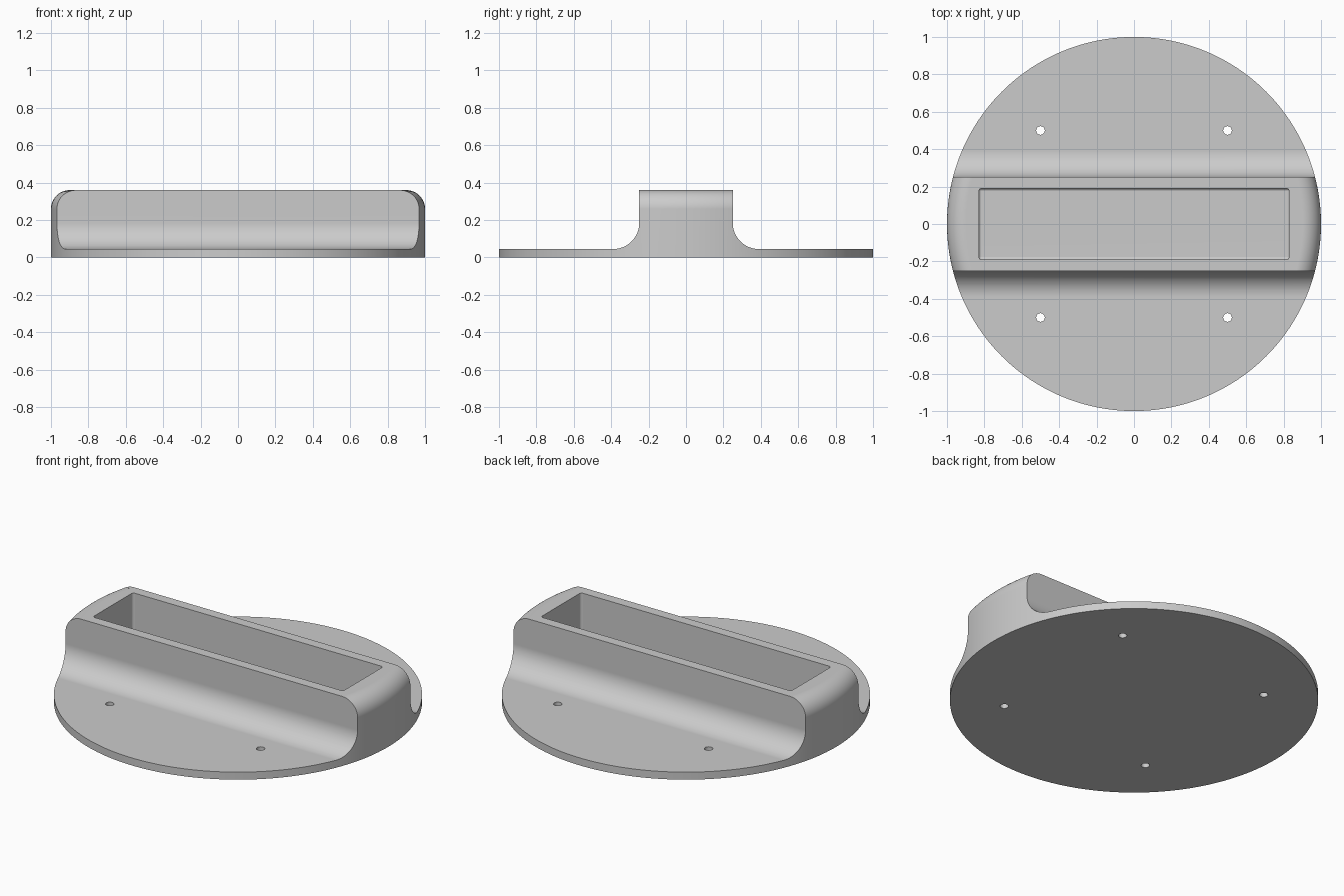
import bpy
import bmesh
from math import sin, cos, pi, radians
from mathutils import Matrix

cube = bpy.data.objects.get("Cube")
if cube:
    bpy.data.objects.remove(cube)

# Main sizes
PLATE, TOP, HALF_WIDTH = 0.045, 0.36, 0.25
FILLET, ROUND = 0.14, 0.1
SEGMENTS, ARC = 192, 16

grey = bpy.data.materials.new("plain grey")
grey.use_nodes = True
colour = (0.6, 0.6, 0.6, 1)
grey.diffuse_color = colour
grey.node_tree.nodes["Principled BSDF"].inputs["Base Color"].default_value = colour


def finish(bm, name):
    """Turn a bmesh into an object with outward normals."""
    bmesh.ops.recalc_face_normals(bm, faces=bm.faces)
    mesh = bpy.data.meshes.new(name)
    bm.to_mesh(mesh)
    bm.free()
    mesh.materials.append(grey)
    obj = bpy.data.objects.new(name, mesh)
    bpy.context.collection.objects.link(obj)
    return obj


def arc(cx, cy, r, start, end):
    angles = [radians(start + (end - start) * i / ARC) for i in range(ARC + 1)]
    return [(cx + r * cos(a), cy + r * sin(a)) for a in angles]


def lathe(profile, name):
    bm = bmesh.new()
    verts = [bm.verts.new((r, 0, z)) for r, z in profile]
    edges = [bm.edges.new(pair) for pair in zip(verts, verts[1:])]
    bmesh.ops.spin(bm, geom=verts + edges, axis=(0, 0, 1), cent=(0, 0, 0),
                   angle=2 * pi, steps=SEGMENTS)
    bmesh.ops.remove_doubles(bm, verts=bm.verts, dist=1e-5)
    # Merge the flat fans into single caps
    bmesh.ops.dissolve_limit(bm, angle_limit=radians(0.1),
                             verts=bm.verts, edges=bm.edges)
    return finish(bm, name)


def extrude_x(profile, half, name):
    bm = bmesh.new()
    face = bm.faces.new([bm.verts.new((-half, y, z)) for y, z in profile])
    new = bmesh.ops.extrude_face_region(bm, geom=[face])["geom"]
    bmesh.ops.translate(bm, vec=(2 * half, 0, 0),
                        verts=[v for v in new if isinstance(v, bmesh.types.BMVert)])
    return finish(bm, name)


def boolean(target, tool, operation):
    bpy.context.view_layer.objects.active = target
    mod = target.modifiers.new(operation, 'BOOLEAN')
    mod.operation, mod.solver, mod.object = operation, 'EXACT', tool
    bpy.ops.object.modifier_apply(modifier=mod.name)
    bpy.data.objects.remove(tool)


# Round body with a softened top rim
rim = arc(1 - ROUND, TOP - ROUND, ROUND, 0, 90)
body = lathe([(0, 0), (1, 0)] + rim + [(0, TOP)], "round_holder")

# Cross-section: thin plate flowing into a raised centre bar
side = [(1.2, -0.1), (1.2, PLATE)]
side += arc(HALF_WIDTH + FILLET, PLATE + FILLET, FILLET, 270, 180)
side += [(HALF_WIDTH, TOP + 0.1)]
section = side + [(-y, z) for y, z in reversed(side)]
boolean(body, extrude_x(section, 1.2, "section_cutter"), 'INTERSECT')

# Long pocket with softened corners and floor edge
bm = bmesh.new()
size = Matrix.Diagonal((1.66, 0.38, 0.5, 1))
bmesh.ops.create_cube(bm, size=1,
                      matrix=Matrix.Translation((0, 0, PLATE + 0.25)) @ size)
soft = [e for e in bm.edges if min(v.co.z for v in e.verts) < TOP]
bmesh.ops.bevel(bm, geom=soft, offset=0.015, segments=4, profile=0.5,
                affect='EDGES')
boolean(body, finish(bm, "pocket_cutter"), 'DIFFERENCE')

# Four screw holes
for x in (-0.5, 0.5):
    for y in (-0.5, 0.5):
        bm = bmesh.new()
        bmesh.ops.create_cone(bm, cap_ends=True, segments=32, radius1=0.023,
                              radius2=0.023, depth=0.3,
                              matrix=Matrix.Translation((x, y, 0)))
        boolean(body, finish(bm, "hole_cutter"), 'DIFFERENCE')

# Smooth the curves, keep the flats flat
bpy.ops.object.select_all(action='DESELECT')
body.select_set(True)
bpy.context.view_layer.objects.active = body
bpy.ops.object.shade_smooth_by_angle(angle=radians(30))
weighted = body.modifiers.new("flat_faces", 'WEIGHTED_NORMAL')
weighted.keep_sharp = True
